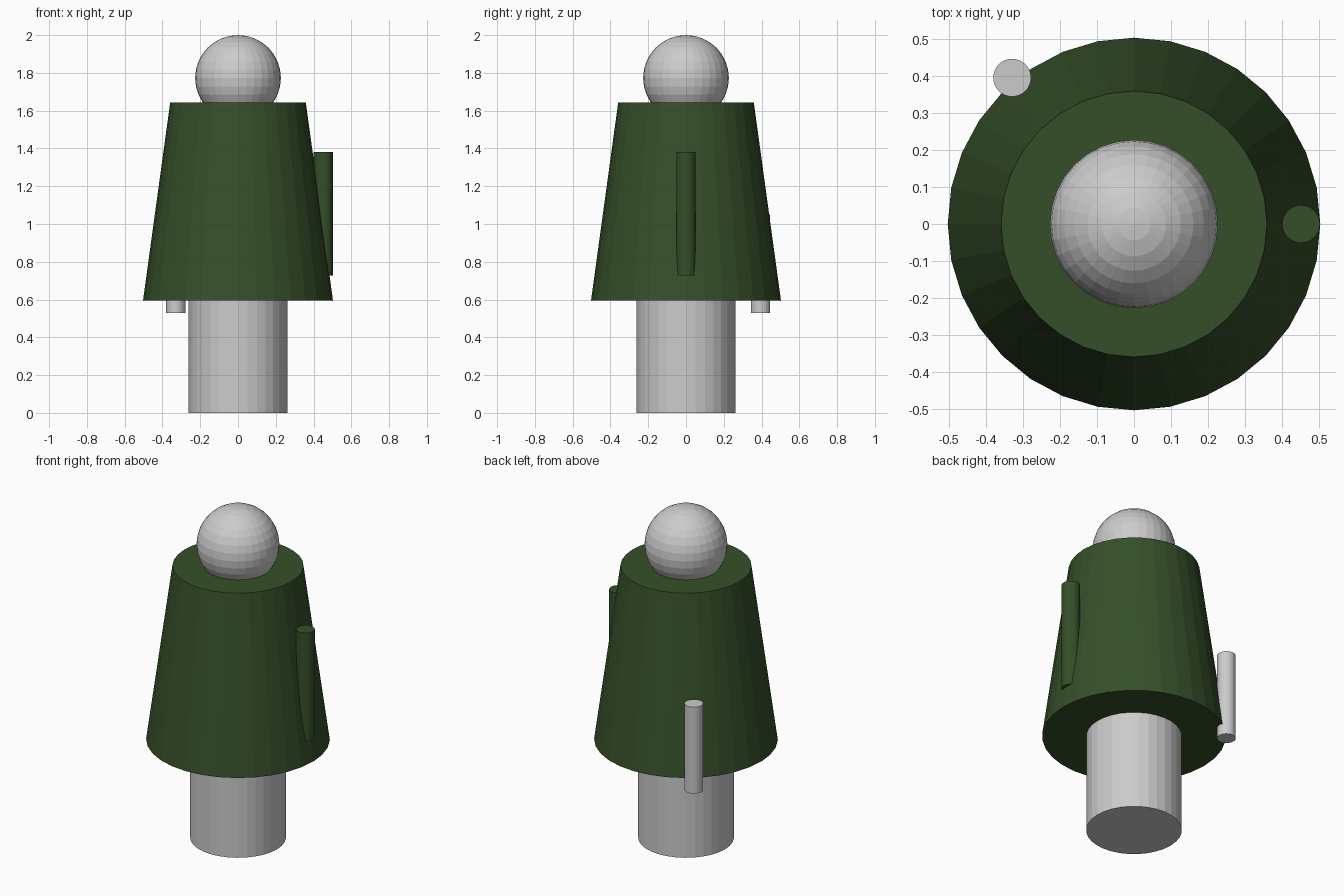
import bpy

if "Cube" in bpy.data.objects:
    bpy.data.objects.remove(bpy.data.objects["Cube"])

SIDES = 32

green = bpy.data.materials.new("dark_green")
green.diffuse_color = (0.036, 0.078, 0.022, 1)
green.use_nodes = True
green.node_tree.nodes["Principled BSDF"].inputs["Base Color"].default_value = green.diffuse_color


def frustum(name, r_bottom, r_top, z0, z1, x=0, y=0, mat=None):
    """Closed upright cylinder or tapered cone between two heights."""
    bpy.ops.mesh.primitive_cone_add(
        vertices=SIDES, radius1=r_bottom, radius2=r_top, depth=z1 - z0,
        end_fill_type='NGON', location=(x, y, (z0 + z1) / 2))
    obj = bpy.context.object
    obj.name = name
    if mat:
        obj.data.materials.append(mat)
    return obj


# Legs as one column, running up into the cloak
frustum("legs", 0.262, 0.262, 0.0, 0.75)

# Tapered cloak
frustum("cloak", 0.503, 0.359, 0.594, 1.643, mat=green)

# Head
bpy.ops.mesh.primitive_uv_sphere_add(
    segments=SIDES, ring_count=16, radius=0.227, location=(0, 0, 1.773))
bpy.context.object.name = "head"

# Arm at the side, half sunk in the cloak
frustum("arm", 0.051, 0.051, 0.727, 1.38, x=0.451, mat=green)

# Small rod hanging at the back left
frustum("rod", 0.051, 0.051, 0.528, 1.05, x=-0.329, y=0.395)
